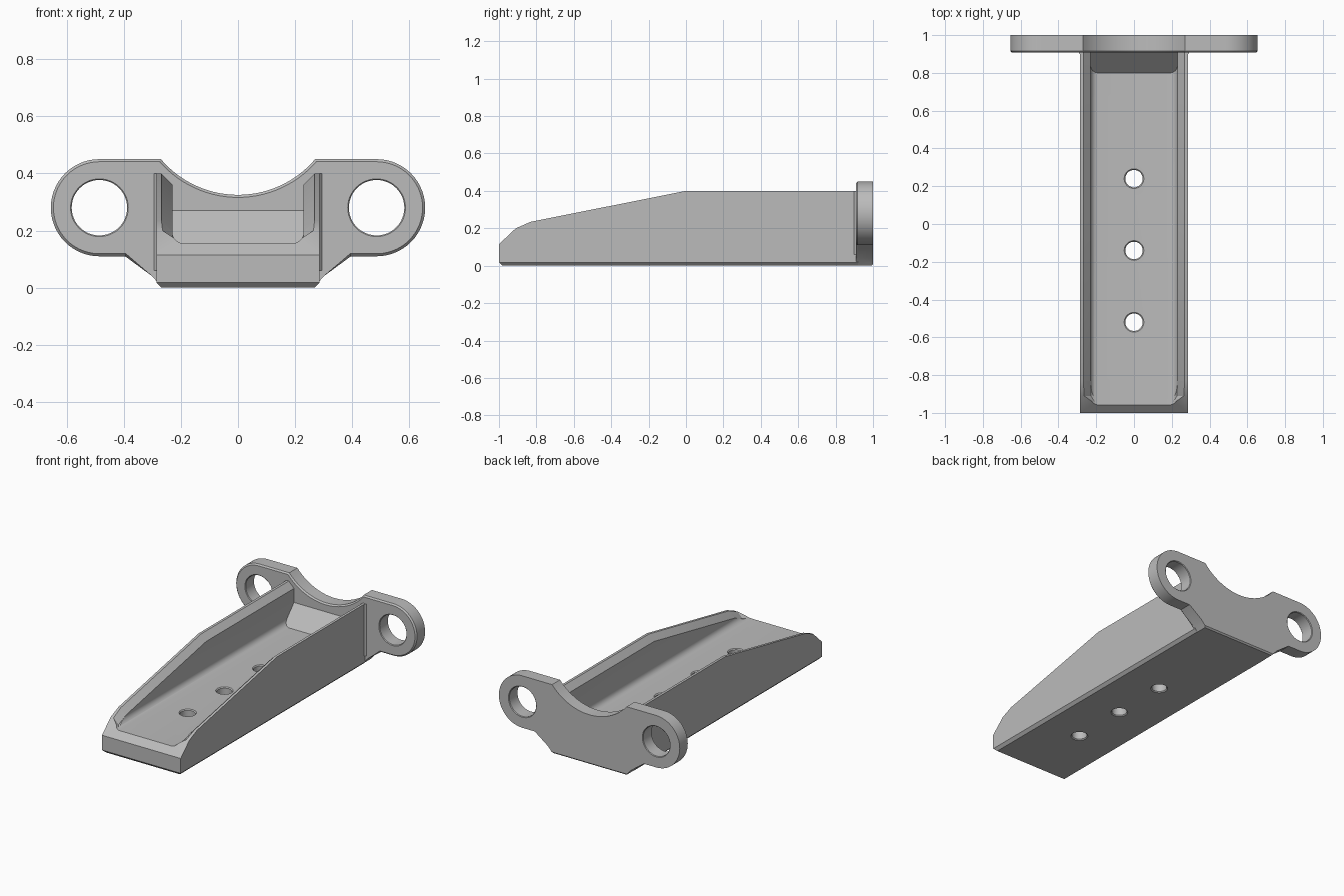
import bpy, bmesh, math
from mathutils import Vector

cube = bpy.data.objects.get("Cube")
if cube:
    bpy.data.objects.remove(cube, do_unlink=True)

grey = bpy.data.materials.new("plain grey")
grey.use_nodes = True
grey.diffuse_color = (0.5, 0.5, 0.5, 1)
grey.node_tree.nodes["Principled BSDF"].inputs["Base Color"].default_value = (0.5, 0.5, 0.5, 1)


def loft(name, rings, bevel_rule=None, offset=0):
    """Closed solid through matching rings of points, with optional bevelled edges."""
    bm = bmesh.new()
    loops = [[bm.verts.new(p) for p in ring] for ring in rings]
    n = len(loops[0])
    for a, b in zip(loops, loops[1:]):
        for i in range(n):
            j = (i + 1) % n
            bm.faces.new((a[i], a[j], b[j], b[i]))
    bm.faces.new(loops[0])
    bm.faces.new(loops[-1])
    bmesh.ops.recalc_face_normals(bm, faces=bm.faces)
    if bevel_rule:
        edges = [e for e in bm.edges if bevel_rule(e.verts[0].co, e.verts[1].co)]
        bmesh.ops.bevel(bm, geom=edges, offset=offset, segments=1, affect='EDGES')
    mesh = bpy.data.meshes.new(name)
    bm.to_mesh(mesh)
    bm.free()
    mesh.materials.append(grey)
    obj = bpy.data.objects.new(name, mesh)
    bpy.context.collection.objects.link(obj)
    return obj


def prism_x(pts, a, b):
    return [[(t, y, z) for y, z in pts] for t in (a, b)]


def prism_y(pts, a, b):
    return [[(x, t, z) for x, z in pts] for t in (a, b)]


def arc(cx, cz, r, start, end, steps):
    angles = [math.radians(start + (end - start) * i / steps) for i in range(steps + 1)]
    return [(cx + r * math.cos(a), cz + r * math.sin(a)) for a in angles]


def mirrored(half):
    """Right half outline, bottom to top, completed by its mirror image."""
    return half + [(-x, z) for x, z in reversed(half) if x > 1e-5]


def hole(origin, axis, depth, r, lip):
    """Round cutter with a small chamfer at both mouths."""
    stations = [(-lip, r + 2 * lip), (lip, r), (depth - lip, r), (depth + lip, r + 2 * lip)]
    rings = []
    for t, rad in stations:
        circle = arc(0, 0, rad, 0, 352.5, 47)
        if axis == 'z':
            rings.append([Vector(origin) + Vector((u, v, t)) for u, v in circle])
        else:
            rings.append([Vector(origin) + Vector((u, t, v)) for u, v in circle])
    return loft("hole_cutter", rings)


def cut(obj, cutter):
    cutter.hide_render = True
    mod = obj.modifiers.new("cut", 'BOOLEAN')
    mod.operation = 'DIFFERENCE'
    mod.solver = 'EXACT'
    mod.object = cutter
    bpy.context.view_layer.objects.active = obj
    bpy.ops.object.modifier_apply(modifier=mod.name)
    bpy.data.objects.remove(cutter, do_unlink=True)


FLOOR, SIDE, FRONT = 0.155, 0.285, 0.908

# Tapered channel body with a chamfered underside
profile = [(-1, 0), (-1, 0.115), (-0.91, 0.2), (-0.83, 0.235), (0, 0.4), (0.92, 0.4), (0.92, 0)]


def body_bottom(a, b):
    return max(a.z, b.z) < 0.001 and min(a.y, b.y) < 0.9


body = loft("channel_body", prism_x(profile, -SIDE, SIDE), body_bottom, 0.018)

# Trough with rounded floor corners
trough = mirrored(arc(0.19, FLOOR + 0.04, 0.04, -90, 0, 6) + [(0.23, 0.6)])
cut(body, loft("trough_cutter", prism_y(trough, -1.1, 1.0)))

# Chamfer along the inner top edges, following the side profile
stations = [(-0.955, 0.158, 0.2), (-0.91, 0.164, 0.228), (-0.83, 0.197, 0.23),
            (0, 0.362, 0.23), (1.0, 0.362, 0.23)]
rings = [[(-w, y, z), (w, y, z), (w + 0.1, y, z + 0.1), (-w - 0.1, y, z + 0.1)]
         for y, z, w in stations]
cut(body, loft("chamfer_cutter", rings))

# Three bolt holes through the floor
for y in (0.24, -0.14, -0.52):
    cut(body, hole((0, y, 0), 'z', FLOOR, 0.046, 0.006))

# Sloped block where the trough meets the flange
ramp = [(0.8, FLOOR - 0.02), (0.8, FLOOR), (FRONT, 0.27), (0.95, 0.27), (0.95, FLOOR - 0.02)]
loft("end_ramp", prism_x(ramp, -0.235, 0.235))

# End flange with two round ears and a scooped top
R = 0.354
half_angle = math.degrees(math.asin(0.27 / R))
half = [(0.265, 0), (0.3, 0.04), (0.395, 0.11)]
half += arc(0.485, 0.28, 0.17, -90, 90, 28)
half += arc(0, 0.325 + R, R, -90 + half_angle, -90, 14)


def flange_edges(a, b):
    front = max(a.y, b.y) < FRONT + 0.001 and max(a.z, b.z) > 0.05
    back_bottom = min(a.y, b.y) > 0.999 and max(a.z, b.z) < 0.001
    return front or back_bottom


flange = loft("end_flange", prism_y(mirrored(half), FRONT, 1.0), flange_edges, 0.009)
for side in (-1, 1):
    cut(flange, hole((side * 0.485, FRONT, 0.28), 'y', 1 - FRONT, 0.097, 0.004))

# Narrow fillets between the channel walls and the flange
for side, label in ((-1, "right"), (1, "left")):
    corner = [(SIDE - 0.01, FRONT - 0.01), (SIDE, FRONT - 0.01),
              (SIDE + 0.01, FRONT + 0.002), (SIDE - 0.01, FRONT + 0.002)]
    loft(label + "_wall_fillet", [[(side * x, y, z) for x, y in corner] for z in (0.06, 0.399)])

# Smooth round surfaces, keep machined edges sharp
parts = [o for o in bpy.context.collection.objects if o.type == 'MESH' and grey.name in o.data.materials]
bpy.ops.object.select_all(action='DESELECT')
for obj in parts:
    obj.select_set(True)
bpy.context.view_layer.objects.active = body
bpy.ops.object.shade_smooth_by_angle(angle=math.radians(25))
